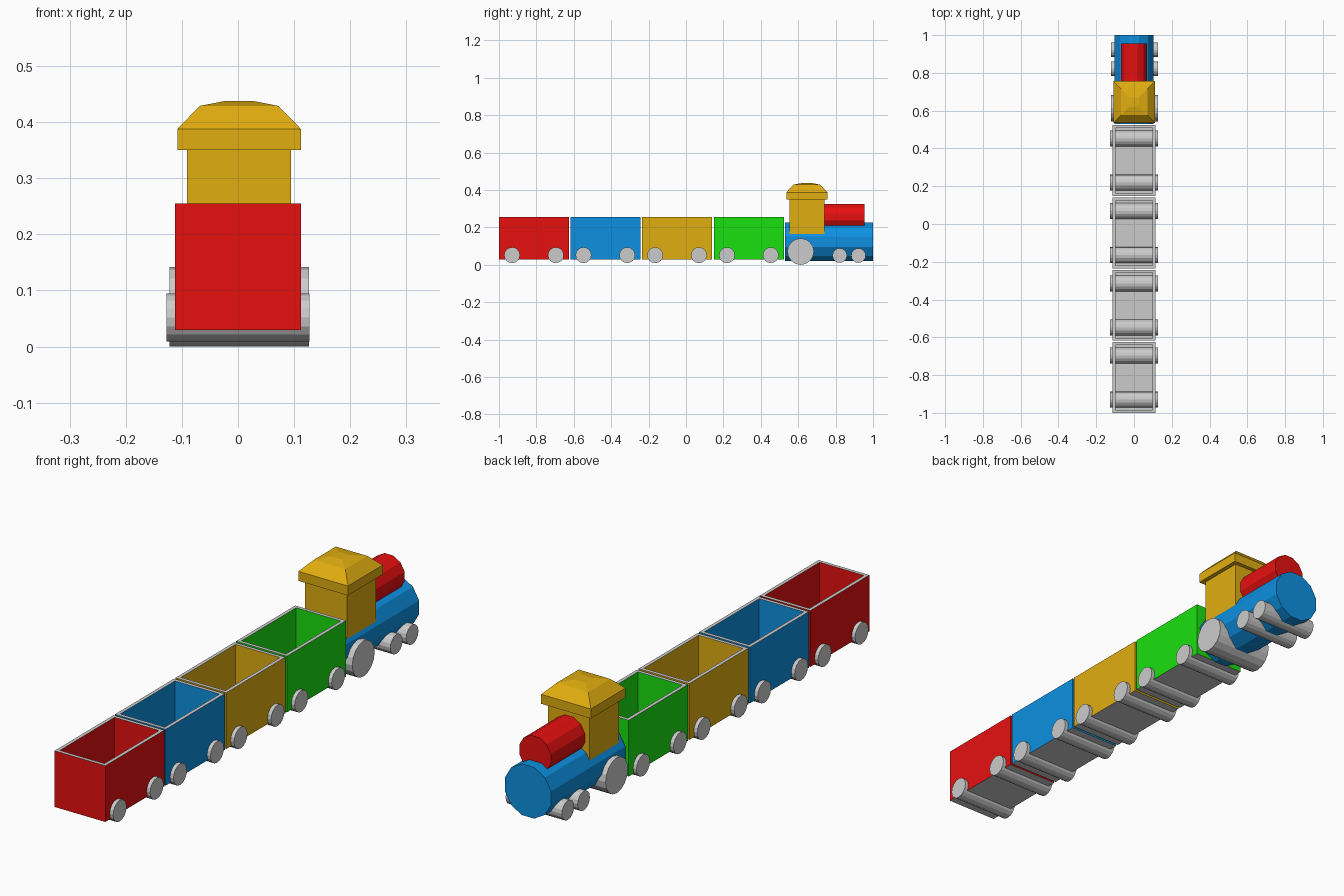
import bpy, bmesh
from math import pi
from mathutils import Matrix

if "Cube" in bpy.data.objects:
    bpy.data.objects.remove(bpy.data.objects["Cube"])


def material(name, rgb):
    m = bpy.data.materials.new(name)
    m.diffuse_color = (*rgb, 1)
    m.use_nodes = True
    m.node_tree.nodes["Principled BSDF"].inputs["Base Color"].default_value = m.diffuse_color
    return m


RED = material("red", (0.8, 0.005, 0.005))
BLUE = material("blue", (0.004, 0.28, 0.75))
YELLOW = material("yellow", (0.75, 0.42, 0.005))
GREEN = material("green", (0.01, 0.75, 0.005))


def finish(name, bm, mat=None):
    me = bpy.data.meshes.new(name)
    bm.to_mesh(me)
    bm.free()
    ob = bpy.data.objects.new(name, me)
    bpy.context.collection.objects.link(ob)
    if mat:
        me.materials.append(mat)


def cylinder(name, centre, r, length, axis, sides, mat=None, turn=0):
    bm = bmesh.new()
    tilt = Matrix.Rotation(pi / 2, 4, "Y" if axis == "X" else "X")
    bmesh.ops.create_cone(bm, cap_ends=True, segments=sides, radius1=r, radius2=r, depth=length,
                          matrix=Matrix.Translation(centre) @ tilt @ Matrix.Rotation(turn, 4, "Z"))
    finish(name, bm, mat)


def rect(bm, cx, cy, hx, hy, z):
    return [bm.verts.new((cx + sx * hx, cy + sy * hy, z))
            for sx, sy in ((-1, -1), (1, -1), (1, 1), (-1, 1))]


def join(bm, a, b):
    for i in range(4):
        j = (i + 1) % 4
        bm.faces.new((a[i], a[j], b[j], b[i]))


def stack(name, cx, cy, levels, mat):
    """Closed solid lofted through rectangles (half x, half y, z)."""
    bm = bmesh.new()
    rings = [rect(bm, cx, cy, *lv) for lv in levels]
    for a, b in zip(rings, rings[1:]):
        join(bm, a, b)
    bm.faces.new(rings[0][::-1])
    bm.faces.new(rings[-1])
    finish(name, bm, mat)


# Open wagons: coloured side walls, grey rim, floor and underside, roller wheels
HX, HY, T, Z0, ZF, Z1 = 0.1125, 0.187, 0.014, 0.03, 0.045, 0.255
for name, cy, mat in (("red", -0.813, RED), ("blue", -0.431, BLUE),
                      ("yellow", -0.048, YELLOW), ("green", 0.336, GREEN)):
    bm = bmesh.new()
    join(bm, rect(bm, 0, cy, HX, HY, Z0), rect(bm, 0, cy, HX, HY, Z1))
    join(bm, rect(bm, 0, cy, HX - T, HY - T, Z1), rect(bm, 0, cy, HX - T, HY - T, ZF))
    finish(name + "_wagon_walls", bm, mat)

    bm = bmesh.new()
    join(bm, rect(bm, 0, cy, HX, HY, Z1), rect(bm, 0, cy, HX - T, HY - T, Z1))
    bm.faces.new(rect(bm, 0, cy, HX - T, HY - T, ZF))
    bm.faces.new(rect(bm, 0, cy, HX, HY, Z0)[::-1])
    finish(name + "_wagon_rim_and_floor", bm)

    for side, dy in (("rear", -0.117), ("front", 0.117)):
        cylinder(f"{name}_wagon_{side}_wheels", (0, cy + dy, 0.052), 0.0425, 0.255, "X", 16)

# Engine boiler and the smaller barrel on top
cylinder("boiler", (0, 0.765, 0.123), 0.106, 0.47, "Y", 12, BLUE, pi / 12)
cylinder("upper_barrel", (0, 0.8375, 0.255), 0.0725, 0.235, "Y", 12, RED, pi / 12)

# Cab and stepped hip roof
stack("cab", 0.002, 0.647, [(0.0925, 0.0925, 0.12), (0.0925, 0.0925, 0.352)], YELLOW)
stack("cab_roof", 0.002, 0.646, [(0.11, 0.11, 0.35), (0.11, 0.11, 0.388),
                                 (0.07, 0.07, 0.429), (0.024, 0.024, 0.438)], YELLOW)

# Engine wheels
cylinder("driving_wheels", (0.002, 0.613, 0.071), 0.071, 0.249, "X", 16)
for name, y in (("middle", 0.822), ("leading", 0.922)):
    cylinder(name + "_wheels", (0.002, y, 0.05), 0.039, 0.249, "X", 16)
